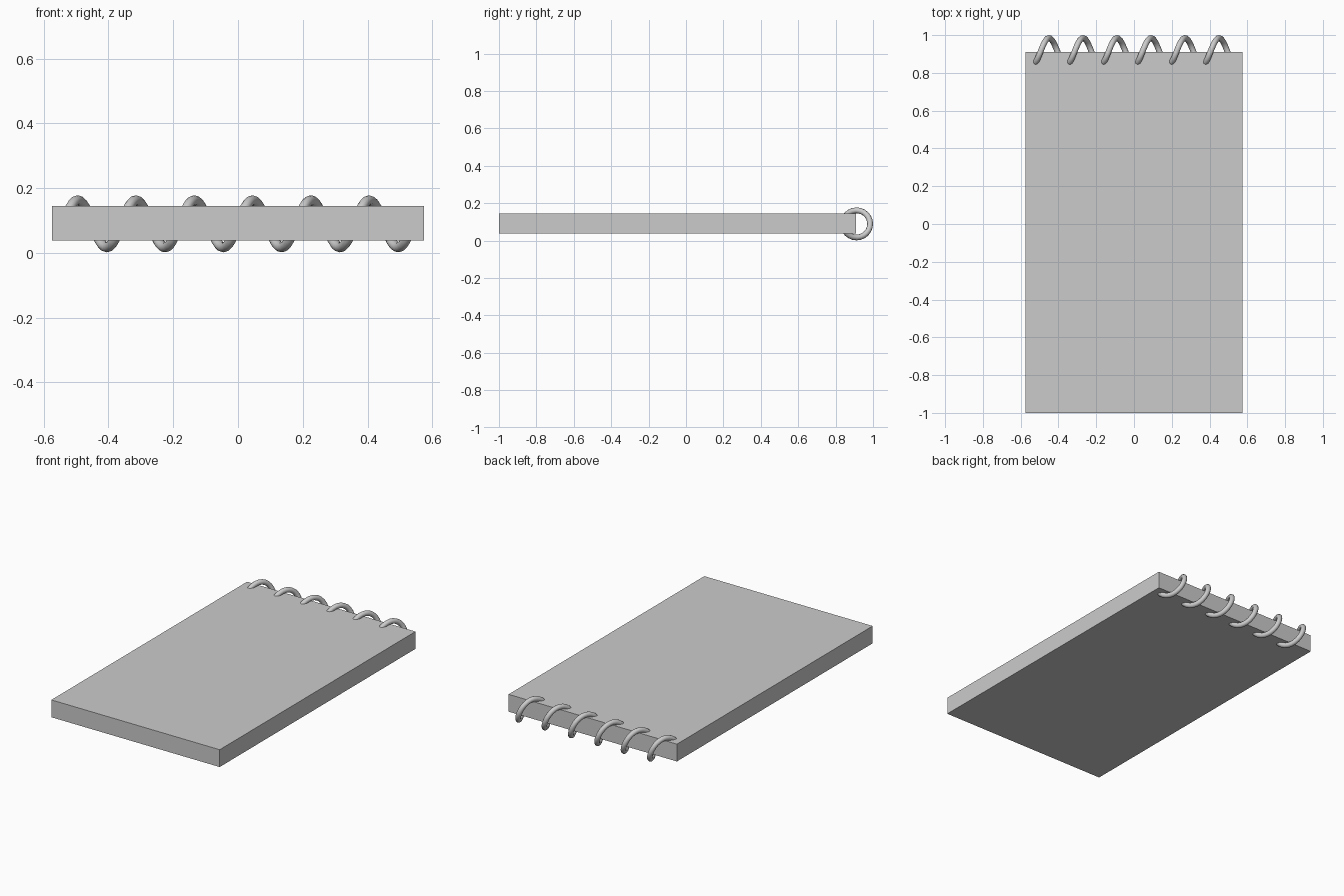
import bpy
import math

if "Cube" in bpy.data.objects:
    bpy.data.objects.remove(bpy.data.objects["Cube"])

# Pad of paper: one plain sharp-edged slab
bpy.ops.mesh.primitive_cube_add(size=1, location=(0, -0.045, 0.0915))
pad = bpy.context.object
pad.name = "paper_pad"
pad.dimensions = (1.15, 1.91, 0.107)
bpy.ops.object.transform_apply(location=False, rotation=False, scale=True)

# Spiral binding: helix running along the back edge, six turns
TURNS, STEPS, PITCH = 6, 24, 0.18
RADIUS, WIRE = 0.0725, 0.0155
CY, CZ = 0.912, 0.0895

curve = bpy.data.curves.new("spiral_binding", "CURVE")
curve.dimensions = "3D"
curve.bevel_depth = WIRE
curve.bevel_resolution = 4
curve.use_fill_caps = True
spline = curve.splines.new("POLY")
count = TURNS * STEPS + 1
spline.points.add(count - 1)
for i in range(count):
    turn = i / STEPS
    a = 2 * math.pi * turn
    x = (turn - TURNS / 2) * PITCH
    # starts inside the pad, rises over the top, round the back, then under
    spline.points[i].co = (x, CY - RADIUS * math.cos(a), CZ + RADIUS * math.sin(a), 1)

coil = bpy.data.objects.new("spiral_binding", curve)
bpy.context.collection.objects.link(coil)
bpy.ops.object.select_all(action="DESELECT")
coil.select_set(True)
bpy.context.view_layer.objects.active = coil
bpy.ops.object.convert(target="MESH")
bpy.ops.object.shade_smooth_by_angle(angle=math.radians(40))
